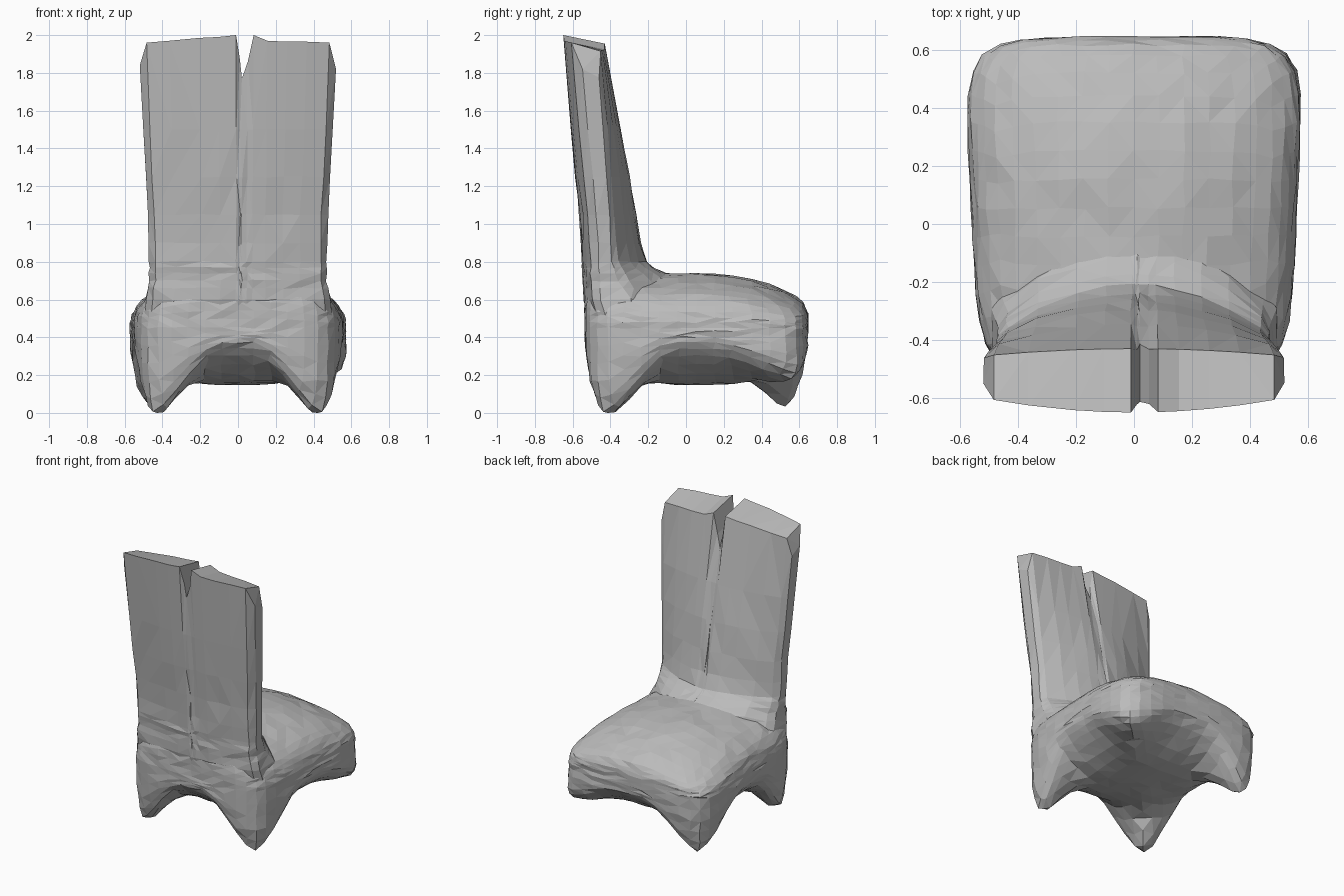
import bpy, bmesh, random
from mathutils import Vector

random.seed(4)
cube = bpy.data.objects.get("Cube")
if cube:
    bpy.data.objects.remove(cube, do_unlink=True)

grey = bpy.data.materials.new("plain_grey")
grey.use_nodes = True
grey.diffuse_color = (0.5, 0.5, 0.5, 1)
grey.node_tree.nodes["Principled BSDF"].inputs["Base Color"].default_value = (0.5, 0.5, 0.5, 1)


def finish(bm, name):
    bmesh.ops.triangulate(bm, faces=bm.faces, quad_method='SHORT_EDGE')
    bmesh.ops.recalc_face_normals(bm, faces=bm.faces)
    mesh = bpy.data.meshes.new(name)
    bm.to_mesh(mesh)
    bm.free()
    mesh.materials.append(grey)
    obj = bpy.data.objects.new(name, mesh)
    bpy.context.collection.objects.link(obj)


def curve(points, z):
    """Linear interpolation through (z, value) pairs."""
    if z <= points[0][0]:
        return points[0][1]
    for (z0, a), (z1, b) in zip(points, points[1:]):
        if z <= z1:
            return a + (b - a) * (z - z0) / (z1 - z0)
    return points[-1][1]


def jitter(size):
    return Vector([random.uniform(-size, size) for _ in range(3)])


# Seat: a rounded box with a hanging belly and corners drawn down into stub legs
bm = bmesh.new()
bmesh.ops.create_cube(bm, size=2)
bmesh.ops.subdivide_edges(bm, edges=bm.edges, cuts=11, use_grid_fill=True)
for v in bm.verts:
    x, y, z = v.co / sum(abs(c) ** 6 for c in v.co) ** (1 / 6)
    # The plan widens a little towards the front
    width = 0.56 * (1 + 0.05 * y)
    out = 1.0
    if z > 0:
        height = 0.29 * (1 - 0.4 * x * x - 0.45 * max(y, 0) ** 2)
        width *= 1 - 0.08 * z * z
    else:
        # Each corner has its own leg length; one front corner stays blunt
        blunt = x > 0 and y > 0
        leg = 0.37 if y < 0 else (0.13 if blunt else 0.31)
        corner = (max(0, abs(x * y) - 0.2) / 0.49) ** 1.3
        height = 0.30 - 0.19 * max(abs(x), abs(y)) ** 3 + leg * corner
        out += (0.04 if blunt else -0.07) * min(corner, 1) * z * z
    v.co = Vector((x * width * out, 0.055 + y * 0.59 * out, 0.45 + z * height))
    v.co += jitter(0.005)
    v.co.z = max(v.co.z, 0)
finish(bm, "seat_and_legs")

# Backrest: columns across the width, each with its own top, notched near the middle
half_width = [(0.5, 0.5), (0.6, 0.49), (0.7, 0.47), (1.0, 0.47), (1.2, 0.485), (1.84, 0.52)]
front_mid = [(0.6, 0.0), (0.7, -0.04), (0.74, -0.11), (0.77, -0.17), (0.8, -0.21),
             (0.9, -0.24), (1.2, -0.29), (1.5, -0.345), (1.96, -0.43)]
front_edge = [(0.6, -0.28), (0.7, -0.34), (0.8, -0.38), (1.0, -0.39), (1.96, -0.455)]
back_mid = [(0.45, -0.5), (0.6, -0.54), (1.0, -0.56), (1.5, -0.61), (1.96, -0.65)]
columns = [(-1, 1.84), (-0.93, 1.96), (-0.7, 1.97), (-0.4, 1.985), (-0.2, 1.99),
           (-0.02, 2.0), (0.02, 1.87), (0.04, 1.77), (0.1, 1.86), (0.16, 2.0),
           (0.3, 1.97), (0.5, 1.965), (0.7, 1.965), (0.93, 1.96), (1, 1.82)]
levels = [0.45, 0.6, 0.66, 0.7, 0.74, 0.77, 0.8, 0.9, 1.05, 1.25, 1.5, 2]

bm = bmesh.new()


def backrest_point(u, top, level, front):
    edge = abs(u) == 1
    groove = 0.02 * (level / 2) ** 3 if 0 < u <= 0.1 else 0
    z = min(level, top)
    if front:
        mid = curve(front_mid, z)
        y = mid + (curve(front_edge, z) - mid) * u * u - groove - 0.015 * edge
        # The top slopes down towards the seat
        z -= 0.045 * (level == levels[-1])
    else:
        y = curve(back_mid, z) + 0.05 * u * u + 0.04 * edge + groove
    co = Vector((u * curve(half_width, z), y, z))
    if level < 1.3:
        co += jitter(0.005)
    return bm.verts.new(co)


rows = []
for level in levels:
    ring = [backrest_point(u, top, level, True) for u, top in columns]
    ring += [backrest_point(u, top, level, False) for u, top in reversed(columns)]
    rows.append(ring)
count = len(rows[0])
for low, high in zip(rows, rows[1:]):
    for i in range(count):
        j = (i + 1) % count
        bm.faces.new((low[i], low[j], high[j], high[i]))
# Close the top and the hidden underside
for ring in (rows[0], rows[-1]):
    for i in range(len(columns) - 1):
        bm.faces.new((ring[i], ring[i + 1], ring[count - 2 - i], ring[count - 1 - i]))
finish(bm, "backrest")
